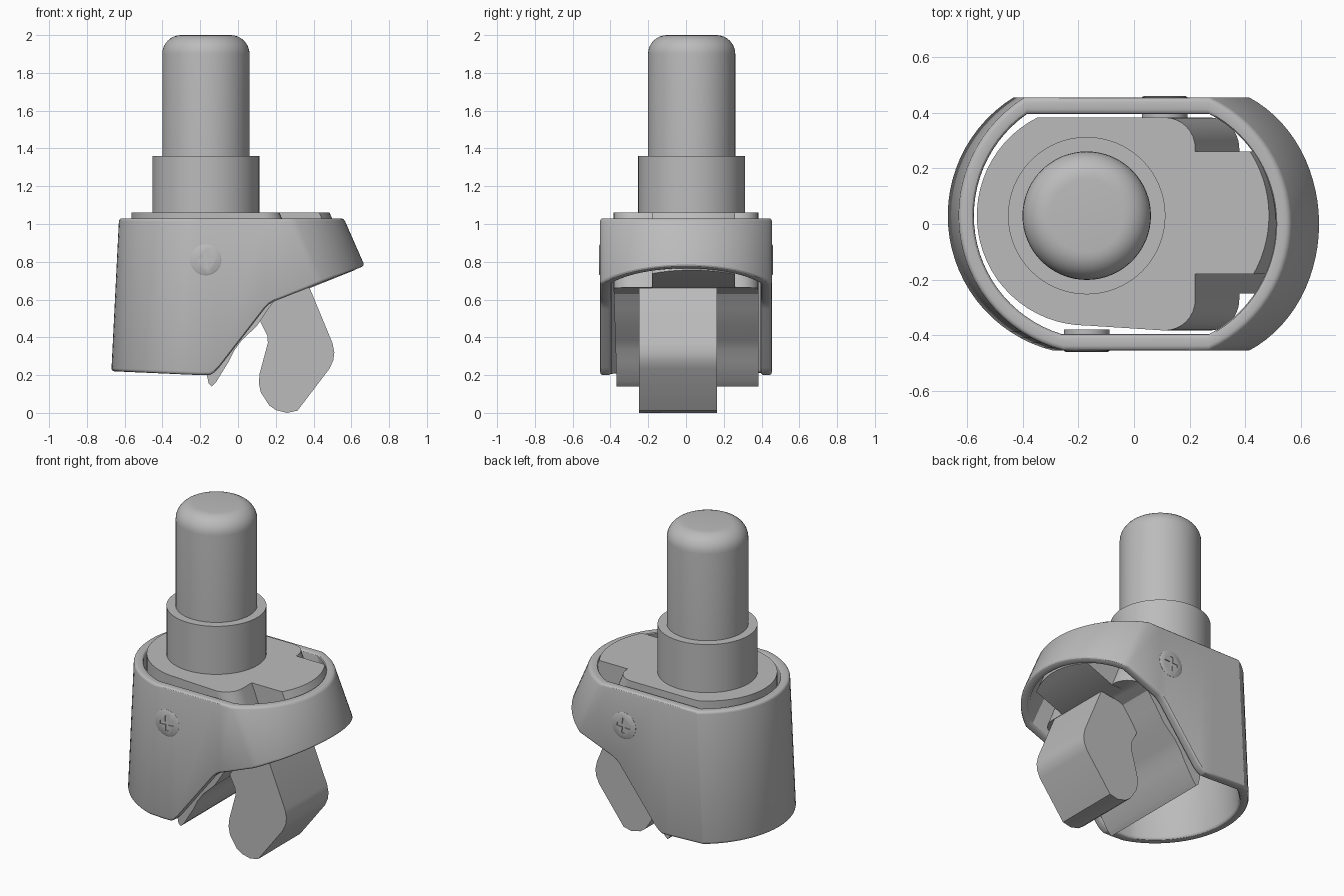
import bpy, bmesh, math
from math import sin, cos, pi, asin

cube = bpy.data.objects.get("Cube")
if cube:
    bpy.data.objects.remove(cube)

grey = bpy.data.materials.new("mid_grey")
grey.use_nodes = True
COLOR = (0.5, 0.5, 0.5, 1)
grey.diffuse_color = COLOR
grey.node_tree.nodes["Principled BSDF"].inputs["Base Color"].default_value = COLOR


def make(name, verts, faces):
    mesh = bpy.data.meshes.new(name)
    mesh.from_pydata(verts, [], faces)
    bm = bmesh.new()
    bm.from_mesh(mesh)
    bmesh.ops.recalc_face_normals(bm, faces=bm.faces)
    bm.to_mesh(mesh)
    bm.free()
    mesh.materials.append(grey)
    ob = bpy.data.objects.new(name, mesh)
    bpy.context.collection.objects.link(ob)
    return ob


def select(ob):
    bpy.ops.object.select_all(action='DESELECT')
    ob.select_set(True)
    bpy.context.view_layer.objects.active = ob


def smooth(ob, angle=30):
    select(ob)
    bpy.ops.object.shade_smooth_by_angle(angle=math.radians(angle))


def combine(ob, other, op):
    mod = ob.modifiers.new("bool", 'BOOLEAN')
    mod.object, mod.operation, mod.solver = other, op, 'EXACT'
    select(ob)
    bpy.ops.object.modifier_apply(modifier=mod.name)
    bpy.data.objects.remove(other)


def skin(name, rings, closed=False):
    """Quads between rings of equal length; capped unless closed."""
    n, m = len(rings[0]), len(rings)
    faces = [(r * n + i, r * n + (i + 1) % n,
              (r + 1) % m * n + (i + 1) % n, (r + 1) % m * n + i)
             for r in range(m if closed else m - 1) for i in range(n)]
    if not closed:
        faces += [tuple(range(n)), tuple(range((m - 1) * n, m * n))]
    return make(name, [v for ring in rings for v in ring], faces)


def prism(name, profile, y0, y1):
    return skin(name, [[(x, y, z) for x, z in profile] for y in (y0, y1)])


def lathe(name, profile, cx, cy, n=64):
    rings = [[(cx + r * cos(2 * pi * i / n), cy + r * sin(2 * pi * i / n), z)
              for i in range(n)] for r, z in profile]
    return skin(name, rings)


def loft(name, plan, z0, z1):
    """Sheared solid; plan entries are (x at the top, y, lean)."""
    return skin(name, [[(x + k * (z - z1), y, z) for x, y, k in plan]
                       for z in (z0, z1)])


def arc(cx, cy, r, half_y, side, lean, n=28):
    """End arc of the plan between the flat walls, counter-clockwise."""
    lo = asin(max(-1, (-half_y - cy) / r))
    hi = asin(min(1, (half_y - cy) / r))
    pts = [(cx + side * r * cos(lo + (hi - lo) * i / n),
            cy + r * sin(lo + (hi - lo) * i / n), lean) for i in range(n + 1)]
    return pts if side > 0 else pts[::-1]


# Shell: open leaning ring with a stepped lower edge
TOP = 1.03
LEFT, RIGHT = 0.05, -0.44
EDGE = [(-0.70, 0.222), (-0.20, 0.20), (-0.15, 0.20), (-0.125, 0.215),
        (-0.10, 0.24), (0.14, 0.55), (0.165, 0.575), (0.19, 0.59), (0.75, 0.81)]


def edge_z(x):
    for (xa, za), (xb, zb) in zip(EDGE, EDGE[1:]):
        if x <= xb:
            return za + (zb - za) * (x - xa) / (xb - xa)
    return EDGE[-1][1]


def shell_rings(half_y, r):
    wall = [(x, -half_y, 0) for x, _ in EDGE[1:-1]]
    plan = (arc(-0.13, 0.03, r, half_y, -1, LEFT) + wall
            + arc(0.06, 0, r, half_y, 1, RIGHT)
            + [(x, -y, k) for x, y, k in wall[::-1]])
    low = []
    for x, y, k in plan:
        z = 0.5
        for _ in range(30):
            z = edge_z(x + k * (z - TOP))
        low.append((x + k * (z - TOP), y, z))
    return low, [(x, y, TOP) for x, y, k in plan]


out_low, out_top = shell_rings(0.455, 0.5)
in_low, in_top = shell_rings(0.395, 0.445)
shell = skin("shell", [out_low, out_top, in_top, in_low], closed=True)
bev = shell.modifiers.new("bevel", 'BEVEL')
bev.width, bev.segments, bev.limit_method = 0.016, 3, 'ANGLE'
bev.angle_limit = math.radians(45)
select(shell)
bpy.ops.object.modifier_apply(modifier=bev.name)
smooth(shell)

# Core: rounded body with a sloping concave underside and a pointed lower lip
W, CORNER = 0.383, 0.11
corner = [(0.22 - CORNER + CORNER * sin(a), -W + CORNER - CORNER * cos(a), -0.4)
          for a in (pi / 2 * i / 8 for i in range(9))]
plan = (arc(-0.17, 0.03, 0.395, W, -1, 0) + corner
        + [(x, -y, k) for x, y, k in corner[::-1]])
core = loft("core", plan, 0, 1.06)
combine(core, prism("core_cut", [
    (-0.8, 1.2), (-0.8, 0.75), (-0.3, 0.62), (-0.21, 0.45), (-0.165, 0.2),
    (-0.155, 0.155), (-0.14, 0.14), (-0.115, 0.165), (-0.05, 0.27), (-0.02, 0.33),
    (0.02, 0.385), (0.1, 0.46), (0.16, 0.55), (0.22, 0.63), (0.3, 0.66), (0.7, 0.68),
    (0.7, 1.2)], -1, 1), 'INTERSECT')

# Tab: narrow front extension of the core
nose = [p for p in arc(0.06, 0.03, 0.425, 0.26, 1, RIGHT) if p[1] > -0.191]
tab = loft("tab", [(0.05, nose[0][1], 0)] + nose + [(0.05, 0.26, 0)], 0, 1.06)
combine(tab, prism("tab_cut", [(-0.1, 1.2), (1, 1.2), (1, 0.91), (0.38, 0.66),
                               (-0.1, 0.66)], -1, 1), 'INTERSECT')
combine(core, tab, 'UNION')
smooth(core)

# Hook: bent pedal hanging under the core
hook = prism("hook", [
    (0.08, 0.62), (0.12, 0.48), (0.155, 0.41), (0.158, 0.37), (0.115, 0.21),
    (0.11, 0.16), (0.12, 0.11), (0.165, 0.04), (0.20, 0.015), (0.26, 0),
    (0.315, 0.012), (0.485, 0.235), (0.505, 0.28), (0.51, 0.32), (0.50, 0.37),
    (0.38, 0.66)], -0.25, 0.165)
smooth(hook, 35)

# Stem: collar and round-topped pin
collar = lathe("collar", [(0.283, 1.05), (0.283, 1.36)], -0.17, 0.03)
smooth(collar)
F = 0.1
dome = [(0.231 - F + F * cos(a), 2 - F + F * sin(a))
        for a in (pi / 2 * i / 8 for i in range(9))]
pin = lathe("pin", [(0.231, 1.3)] + dome, -0.17, 0.03)
smooth(pin)

# Screws: flat heads with a cross slot, one on each side
for name, sx, side in (("front_screw", -0.17, -1), ("back_screw", 0.11, 1)):
    def disc(r, y):
        return [(sx + r * cos(2 * pi * i / 40), side * y, 0.81 + r * sin(2 * pi * i / 40))
                for i in range(40)]
    screw = skin(name, [disc(0.082, 0.38), disc(0.082, 0.456), disc(0.075, 0.460)])
    for turn in (0, pi / 2):
        bar = []
        for dx, dz in ((-1, -1), (1, -1), (1, 1), (-1, 1)):
            u, v = dx * 0.01, dz * 0.046
            t = turn + 0.06
            bar.append((sx + u * cos(t) - v * sin(t), 0.81 + u * sin(t) + v * cos(t)))
        combine(screw, prism("slot_cut", bar, side * 0.43, side * 0.5), 'DIFFERENCE')
    smooth(screw)
